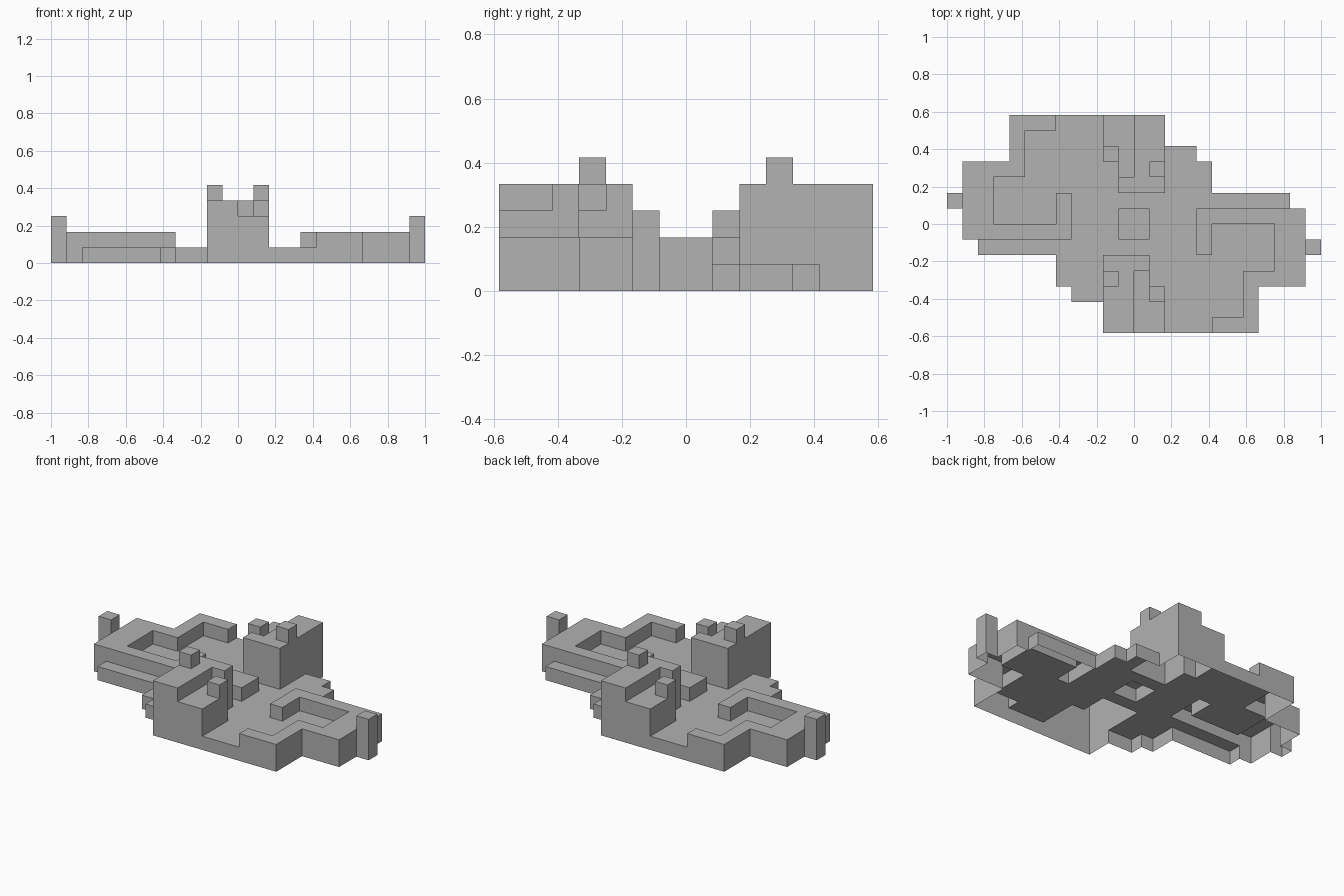
import bpy
import bmesh

cube = bpy.data.objects.get("Cube")
if cube:
    bpy.data.objects.remove(cube, do_unlink=True)

UNIT = 1 / 12

grey = bpy.data.materials.new("plain grey")
grey.use_nodes = True
GREY = (0.445, 0.445, 0.445, 1)
grey.diffuse_color = GREY
grey.node_tree.nodes["Principled BSDF"].inputs["Base Color"].default_value = GREY

# Half of the layout: part -> (x0, y0, x1, y1, height) in grid units.
# The other half is the same, turned half way round the vertical axis.
PLATE = [(-2, -7, 8, -4, 1), (-4, -5, 8, -4, 1), (-5, -4, 11, -2, 1),
         (-10, -2, 11, -1, 1), (-11, -1, 11, 0, 1)]
PARTS = {
    "low_wall": [(4, 0, 11, 1, 2), (4, -2, 5, 0, 2), (9, -3, 11, 0, 2),
                 (7, -4, 11, -3, 2), (7, -7, 8, -4, 2), (5, -7, 7, -6, 2)],
    "tower": [(-2, -7, 0, -2, 4), (0, -3, 1, -2, 4),
              (0, -7, 2, -4, 3), (0, -4, 1, -3, 3)],
    "tower_short_post": [(1, -5, 2, -4, 4)],
    "tower_tall_post": [(-2, -4, -1, -3, 5)],
    "end_post": [(11, -2, 12, -1, 3)],
}

cells = {}  # (column, row) -> (part name, height)


def stamp(name, rects, turned=False):
    for x0, y0, x1, y1, h in rects:
        if turned:
            x0, y0, x1, y1 = -x1, -y1, -x0, -y0
        for x in range(x0, x1):
            for y in range(y0, y1):
                cells[x, y] = (name, h)


def height(x, y):
    return cells.get((x, y), ("", 0))[1]


def build_shell(name):
    """Roof and outer walls of one part, open underneath."""
    bm = bmesh.new()

    def quad(*points):
        bm.faces.new([bm.verts.new([c * UNIT for c in p]) for p in points])

    for (x, y), (owner, h) in cells.items():
        if owner != name:
            continue
        quad((x, y, h), (x + 1, y, h), (x + 1, y + 1, h), (x, y + 1, h))
        sides = [(0, -1, (x, y), (x + 1, y)), (1, 0, (x + 1, y), (x + 1, y + 1)),
                 (0, 1, (x + 1, y + 1), (x, y + 1)), (-1, 0, (x, y + 1), (x, y))]
        for dx, dy, a, b in sides:
            for z in range(height(x + dx, y + dy), h):
                quad((*a, z), (*b, z), (*b, z + 1), (*a, z + 1))

    # Weld the unit squares and merge them into large flat faces
    bmesh.ops.remove_doubles(bm, verts=bm.verts, dist=UNIT / 100)
    bmesh.ops.dissolve_limit(bm, angle_limit=0.01, verts=bm.verts, edges=bm.edges)
    mesh = bpy.data.meshes.new(name)
    bm.to_mesh(mesh)
    bm.free()
    mesh.materials.append(grey)
    bpy.context.collection.objects.link(bpy.data.objects.new(name, mesh))


# Base plate, centre block, then the paired parts
stamp("base_plate", PLATE)
stamp("base_plate", PLATE, turned=True)
stamp("centre_block", [(-1, -1, 1, 1, 2)])
for part, rects in PARTS.items():
    stamp("front_" + part, rects)
    stamp("back_" + part, rects, turned=True)

for part in sorted({owner for owner, h in cells.values()}):
    build_shell(part)
